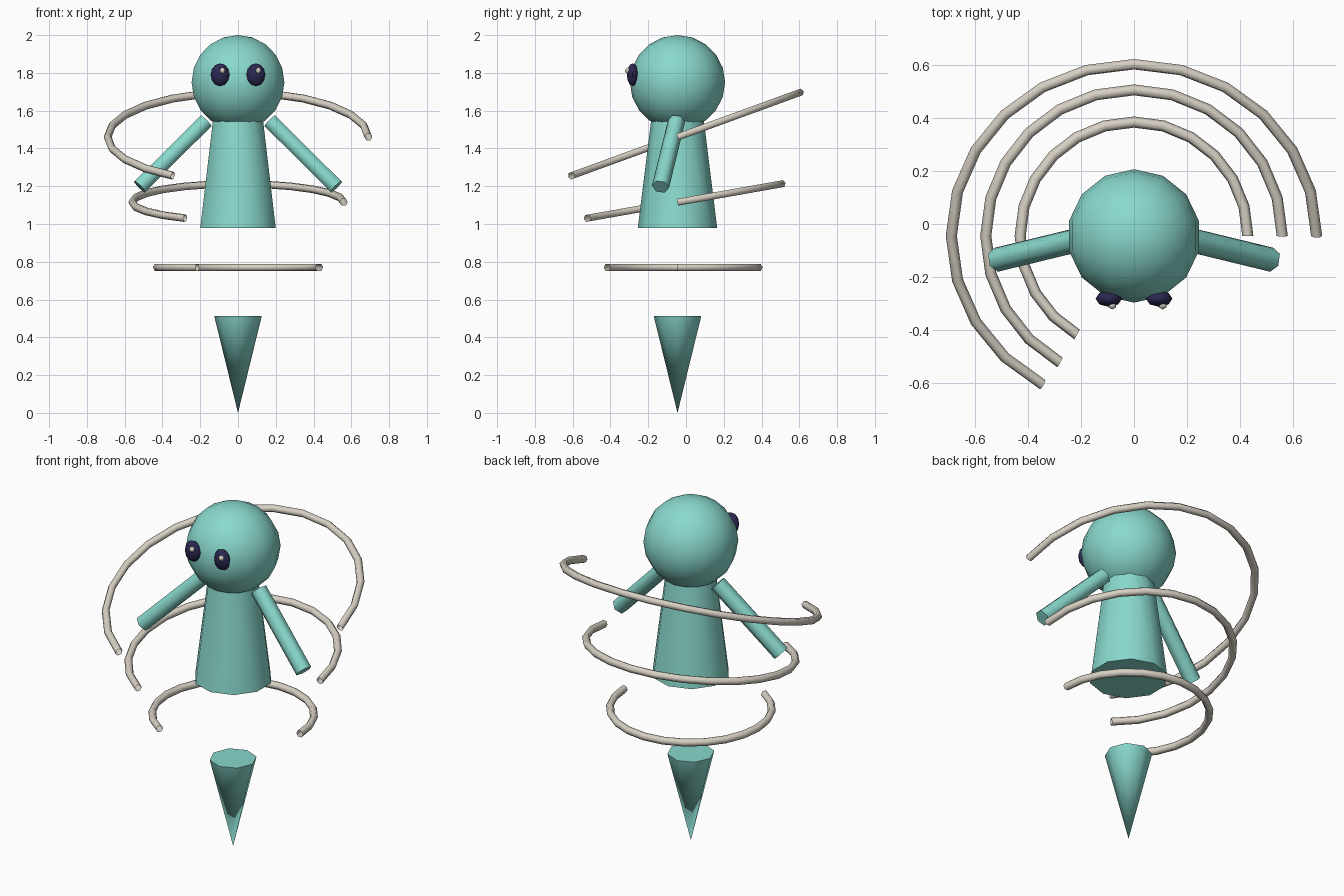
import bpy, bmesh, math
from mathutils import Matrix, Vector

if "Cube" in bpy.data.objects:
    bpy.data.objects.remove(bpy.data.objects["Cube"])

CY = -0.045  # y of the body axis


def material(name, rgb):
    m = bpy.data.materials.new(name)
    m.diffuse_color = (*rgb, 1)
    m.use_nodes = True
    m.node_tree.nodes["Principled BSDF"].inputs["Base Color"].default_value = m.diffuse_color
    return m


TEAL = material("teal", (0.25, 0.69, 0.61))
BONE = material("bone grey", (0.68, 0.63, 0.55))
NAVY = material("dark navy", (0.024, 0.021, 0.085))


def finish(name, bm, mat, matrix=Matrix()):
    bmesh.ops.recalc_face_normals(bm, faces=bm.faces)
    me = bpy.data.meshes.new(name)
    bm.to_mesh(me)
    bm.free()
    me.transform(matrix)
    me.materials.append(mat)
    ob = bpy.data.objects.new(name, me)
    bpy.context.collection.objects.link(ob)
    bpy.ops.object.select_all(action='DESELECT')
    ob.select_set(True)
    bpy.context.view_layer.objects.active = ob
    bpy.ops.object.shade_smooth_by_angle(angle=math.radians(65))
    return ob


def lathe(name, profile, sides, mat, matrix):
    """Turn (radius, z) points about z, first vertex on +y, ends closed."""
    bm = bmesh.new()
    rings = []
    for r, z in profile:
        if r < 1e-5:
            rings.append([bm.verts.new((0, 0, z))] * sides)
        else:
            rings.append([bm.verts.new((r * math.sin(a), r * math.cos(a), z))
                          for a in (math.tau * i / sides for i in range(sides))])
    for lo, hi in zip(rings, rings[1:]):
        for i in range(sides):
            j = (i + 1) % sides
            bm.faces.new(list(dict.fromkeys((lo[i], lo[j], hi[j], hi[i]))))
    for ring in (rings[0], rings[-1]):
        if ring[0] is not ring[1]:
            bm.faces.new(ring)
    return finish(name, bm, mat, matrix)


def ball(name, centre, radii, sides, rings, mat):
    prof = [(math.sin(math.pi * k / rings), -math.cos(math.pi * k / rings))
            for k in range(rings + 1)]
    return lathe(name, prof, sides, mat,
                 Matrix.Translation(centre) @ Matrix.Diagonal((*radii, 1)))


def arc_ring(name, radius, z, tilt, tube=0.021, steps=16, sides=6):
    """Open-ended 240 degree tube, tilted up at the back."""
    bm = bmesh.new()
    loops = []
    for s in range(steps + 1):
        a = math.radians(240) * s / steps
        loop = []
        for k in range(sides):
            b = math.tau * k / sides
            r = radius + tube * math.cos(b)
            loop.append(bm.verts.new((r * math.cos(a), r * math.sin(a), tube * math.sin(b))))
        loops.append(loop)
    for p, q in zip(loops, loops[1:]):
        for k in range(sides):
            m = (k + 1) % sides
            bm.faces.new((p[k], q[k], q[m], p[m]))
    return finish(name, bm, BONE, Matrix.Translation((0, CY, z))
                  @ Matrix.Rotation(math.radians(tilt), 4, 'X'))


# Head, body and floating tail spike
axis = Matrix.Translation((0, CY, 0))
ball("head", (0, CY, 1.75), (0.252, 0.252, 0.25), 14, 10, TEAL)
lathe("body", [(0.21, 0.98), (0.14, 1.545)], 10, TEAL, axis)
lathe("tail_spike", [(0, 0), (0.126, 0.513)], 8, TEAL, axis)

# Arms, eyes and eye glints
for side, label in ((-1, "left"), (1, "right")):
    start = Vector((side * 0.17, -0.05, 1.545))
    end = Vector((side * 0.52, -0.135, 1.197))
    d = end - start
    w = d.normalized()
    v = (Vector((0, 1, 0)) - w * w.y).normalized()
    u = v.cross(w)
    frame = Matrix((u, v, w)).transposed().to_4x4()
    frame.translation = start
    lathe("arm_" + label, [(0.046, 0), (0.046, d.length)], 6, TEAL, frame)
    x = side * 0.095
    ball("eye_" + label, (x, -0.282, 1.79), (0.05, 0.031, 0.06), 8, 6, NAVY)
    ball("eye_glint_" + label, (x + 0.013, -0.307, 1.812), (0.016,) * 3, 6, 4, BONE)

# Three broken halo rings, widening and tilting upward
arc_ring("lower_ring", 0.43, 0.77, 0)
arc_ring("middle_ring", 0.56, 1.115, 10)
arc_ring("upper_ring", 0.69, 1.46, 20)
